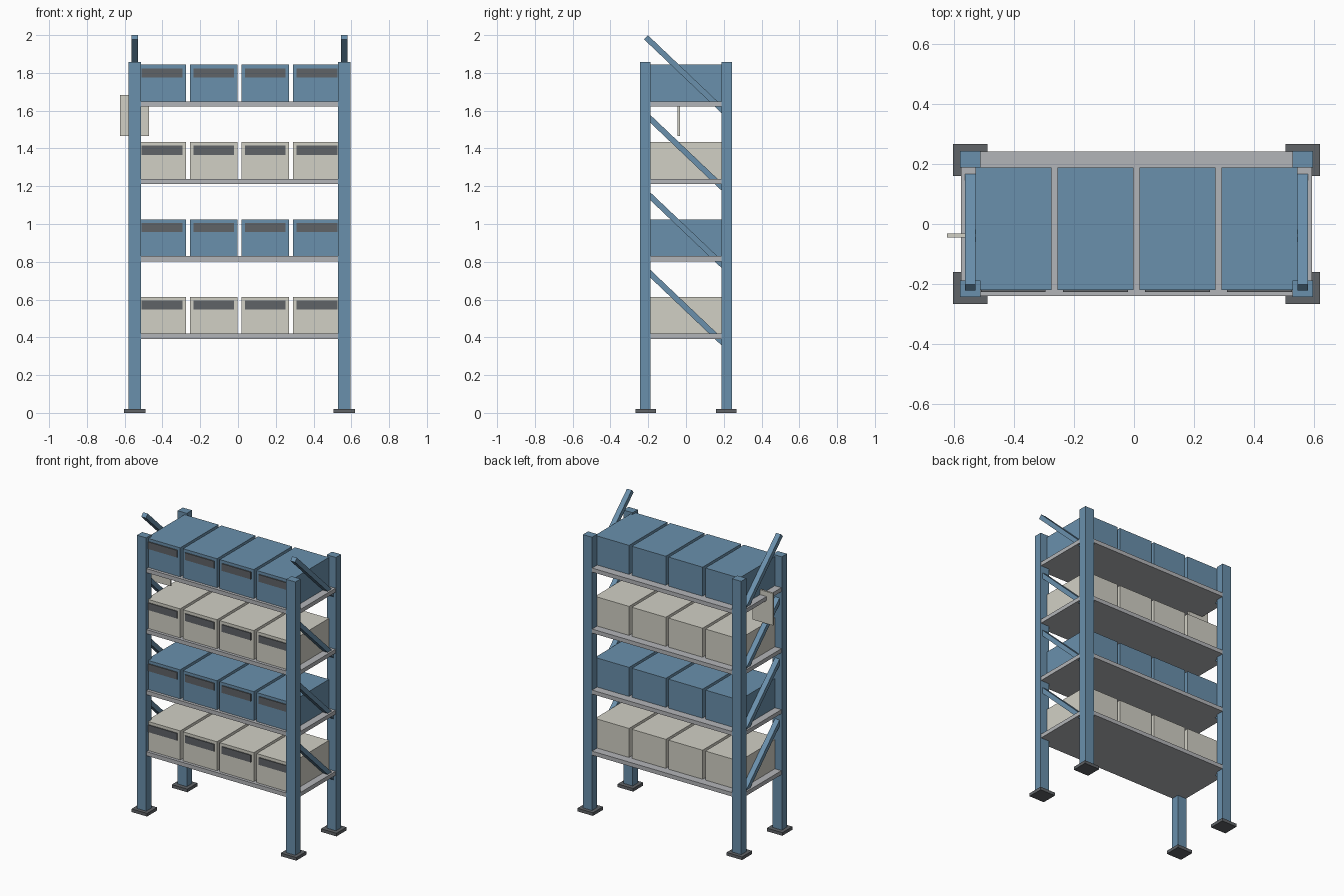
import bpy, math

if "Cube" in bpy.data.objects:
    bpy.data.objects.remove(bpy.data.objects["Cube"])

CX = 0.008            # rack centre, offset because the side tag overhangs
PITCH, SHELF_Z0 = 0.41, 0.406


def material(name, rgb):
    m = bpy.data.materials.new(name)
    m.diffuse_color = (*rgb, 1)
    m.use_nodes = True
    m.node_tree.nodes["Principled BSDF"].inputs["Base Color"].default_value = m.diffuse_color
    return m


BLUE = material("blue_paint", (0.144, 0.279, 0.413))
BEIGE = material("beige_plastic", (0.64, 0.63, 0.56))
DARK = material("dark_rubber", (0.115, 0.125, 0.136))
STEEL = material("shelf_steel", (0.45, 0.46, 0.48))


def box(name, center, size, mat, tilt=0):
    bpy.ops.mesh.primitive_cube_add(size=1, location=center, rotation=(tilt, 0, 0))
    ob = bpy.context.object
    ob.name = name
    ob.scale = size
    ob.data.materials.append(mat)
    return ob


# Corner posts and foot pads
for sx, side in ((-1, "left"), (1, "right")):
    for sy, end in ((-1, "front"), (1, "back")):
        x, y = CX + sx * 0.5545, sy * 0.2155
        box(f"{end}_{side}_post", (x, y, 0.931), (0.068, 0.055, 1.852), BLUE)
        box(f"{end}_{side}_foot", (x, sy * 0.2135, 0.0105), (0.115, 0.107, 0.021), DARK)

for row in range(4):
    z = SHELF_Z0 + PITCH * row
    # Shelf board
    box(f"shelf_{row}", (CX, 0.001, z), (1.17, 0.482, 0.027), STEEL)

    # Diagonal side braces
    for sx, side in ((-1, "left"), (1, "right")):
        box(f"{side}_brace_{row}", (CX + sx * 0.5545, 0, z + 0.151),
            (0.035, 0.585, 0.03), BLUE, -math.atan(0.951))

    # Storage bins with label strips
    base = z + 0.0135
    for i in range(4):
        x = CX + (i - 1.5) * 0.2735
        box(f"bin_{row}_{i}", (x, -0.016, base + 0.0975), (0.253, 0.408, 0.195),
            BLUE if row % 2 else BEIGE)
        box(f"bin_label_{row}_{i}", (x, -0.2205, base + 0.151),
            (0.216, 0.012, 0.048), DARK)

# Side tag plate
box("side_tag", (-0.547, -0.038, 1.5745), (0.153, 0.013, 0.215), BEIGE)
